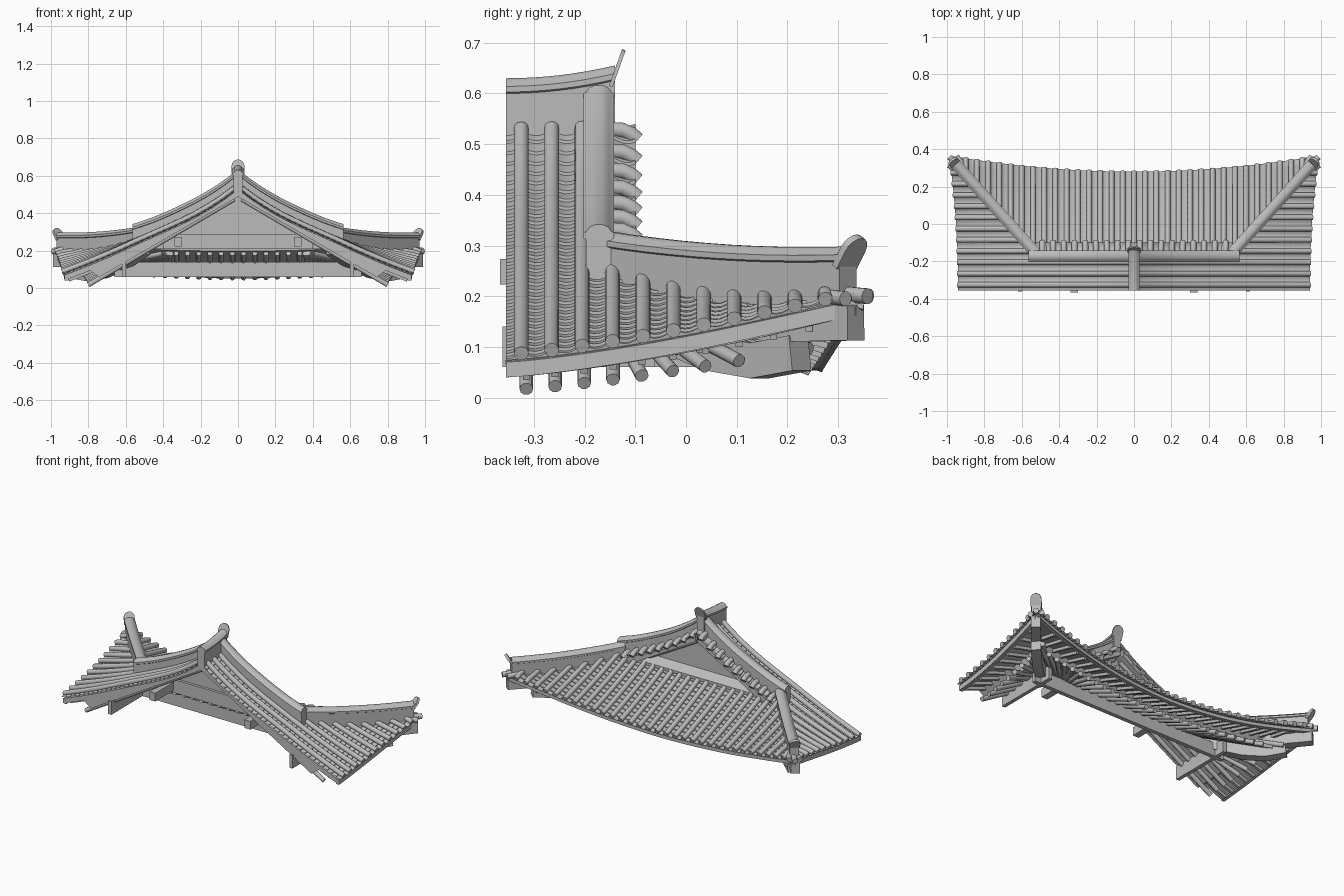
import bpy, bmesh
from math import sin, cos, pi, hypot
from mathutils import Vector

cube = bpy.data.objects.get("Cube")
if cube:
    bpy.data.objects.remove(cube, do_unlink=True)

GREY = (0.5, 0.5, 0.5, 1)
mat = bpy.data.materials.new("plain_grey")
mat.use_nodes = True
mat.diffuse_color = GREY
mat.node_tree.nodes["Principled BSDF"].inputs["Base Color"].default_value = GREY

FRONT, PITCH, GABLE = -0.355, 0.06, -0.15


# ---------- mesh helpers ----------
def loft(name, strips, mirror=True, closed=True):
    """Join rings of points into skins; every strip is a list of rings."""
    bm = bmesh.new()
    for rings in strips:
        vs = [[bm.verts.new(p) for p in r] for r in rings]
        n = len(vs[0])
        for a, b in zip(vs, vs[1:]):
            for i in range(n if closed else n - 1):
                j = (i + 1) % n
                bm.faces.new((a[i], a[j], b[j], b[i]))
        if closed:
            bm.faces.new(vs[0])
            bm.faces.new(vs[-1])
    bmesh.ops.remove_doubles(bm, verts=bm.verts, dist=1e-5)
    bmesh.ops.recalc_face_normals(bm, faces=bm.faces)
    if not closed and sum(f.normal.z for f in bm.faces) < 0:
        bmesh.ops.reverse_faces(bm, faces=bm.faces)
    me = bpy.data.meshes.new(name)
    bm.to_mesh(me)
    bm.free()
    me.materials.append(mat)
    ob = bpy.data.objects.new(name, me)
    bpy.context.collection.objects.link(ob)
    if mirror:
        ob.modifiers.new("Mirror", "MIRROR").use_clip = False


def sweep(path, profile):
    """Rings of a (side, up) profile carried along a path."""
    pts = [Vector(p) for p in path]
    rings = []
    for i, p in enumerate(pts):
        t = (pts[min(i + 1, len(pts) - 1)] - pts[max(i - 1, 0)]).normalized()
        side = t.cross(Vector((0, 0, 1))).normalized()
        up = side.cross(t)
        rings.append([p + side * a + up * b for a, b in profile])
    return rings


def circle(r, n=10):
    return [(r * cos(2 * pi * i / n), r * sin(2 * pi * i / n)) for i in range(n)]


def rect(w, h):
    return [(-w / 2, -h / 2), (w / 2, -h / 2), (w / 2, h / 2), (-w / 2, h / 2)]


def dome(w, h):
    return [(-w, 0)] + [(-w * cos(pi * i / 8), h - w + w * sin(pi * i / 8)) for i in range(9)] + [(w, 0)]


def ridge(path, w):
    """Wall with a ledge and rounded cap; path holds x, y, base and top."""
    rings = []
    for i, (x, y, zb, zt) in enumerate(path):
        a, b = path[max(i - 1, 0)], path[min(i + 1, len(path) - 1)]
        d = Vector((b[0] - a[0], b[1] - a[1], 0)).normalized()
        half = [(w, zb), (w, zt - .03), (w + .005, zt - .027), (w + .005, zt - .016),
                (w, zt - .014), (w * .75, zt - .005), (w * .3, zt)]
        prof = half + [(-s, z) for s, z in reversed(half)]
        rings.append([(x + d.y * s, y - d.x * s, z) for s, z in prof])
    return rings


def spread(a, b, n):
    return [a + (b - a) * i / n for i in range(n + 1)]


# ---------- roof shape ----------
def clamp(v):
    return max(0.0, min(1.0, v))


def slope(x):
    sag = .7 * x * (.56 - x) ** 2 if 0 < x < .56 else 0
    return .545 - .62 * x + .135 * x * x - sag


def along(y):
    return clamp((y - FRONT) / .7)


def hip_x(y):
    return .54 + .895 * (y + .14)


def hip_y(x):
    return max(GABLE, -.14 + (abs(x) - .54) / .895)


def side_edge(y):
    return .94 + .045 * along(y) ** 2


def back_edge(x):
    return .28 + .083 * (x / .97) ** 2


def side_pt(x, y, off=0):
    lift = .125 * along(y) ** 1.3 * clamp((x - .5) / .45)
    return (x, y, slope(.94 - side_edge(y) + x) + lift + off)


def back_pt(x, y, off=0):
    lift = .125 * abs(x / .97) ** 1.8 * clamp((y + .14) / .45)
    return (x, y, slope(.94 - back_edge(x) + y) + lift + off)


def side_row(y, start, d, off=0):
    return side_pt(max(start, side_edge(y) - d), y, off)


def back_row(x, start, d, off=0):
    return back_pt(x, max(start, back_edge(x) - d), off)


def pans(row, vs, start, origin, depth):
    """Hollow pan tiles stepped down the slope."""
    rings = []
    for v in vs:
        f = ((v - origin) / PITCH) % 1
        sag = -.012 * (1 - (2 * f - 1) ** 2)
        ring = []
        for i in range(int(depth / .03) + 1):
            ring += [row(v, start(v), .03 * i, sag + .006), row(v, start(v), .03 * (i + 1), sag)]
        rings.append(ring)
    return rings


def slab(row, vs, start, depth, thick, height, fall):
    """Solid deck under the tiles, resting on the rafters behind the eave."""
    rings = []
    for v in vs:
        edge = row(v, start(v), 0)
        top, low = [], []
        for d in spread(.012, depth, 20):
            p = row(v, start(v), d, -.016)
            x = .94 - hypot(p[0] - edge[0], p[1] - edge[1])
            to_rafters = slope(x) - .016 - (height - fall * x) if x < .76 else thick
            top.append(p)
            low.append((p[0], p[1], p[2] - max(.012, to_rafters)))
        rings.append(top + low[::-1])
    return rings


def zero(v):
    return 0.0


main_vs = spread(FRONT, -.10, 22)
wing_vs = spread(-.10, .335, 36)
back_vs = spread(0, .965, 80)
loft("side_pan_tiles", [pans(side_row, main_vs, zero, -.325, .95),
                        pans(side_row, wing_vs, hip_x, -.325, .45)], closed=False)
loft("back_pan_tiles", [pans(back_row, back_vs, hip_y, 0, .45)], closed=False)
loft("side_deck", [slab(side_row, main_vs[::2], zero, .94, .03, .488, .58),
                   slab(side_row, wing_vs[::3], hip_x, .42, .03, .488, .58)])
loft("back_deck", [slab(back_row, back_vs[::4], hip_y, .45, .02, .44, .475)])

# round cover tiles
tile = circle(.0145, 12)
rows = []
for k in range(11):
    y = -.325 + PITCH * k
    x0 = .02 if k < 3 else (.52 if k == 3 else hip_x(y))
    rows.append(sweep([side_pt(x, y, .004) for x in spread(x0, side_edge(y) + .001, 14)], tile))
loft("side_cover_tiles", rows)
rows = []
for k in range(1, 16):
    x = k * PITCH
    rows.append(sweep([back_pt(x, y, .004) for y in spread(hip_y(x), back_edge(x) + .001, 10)], tile))
loft("back_cover_tiles", rows)
loft("middle_cover_tile", [sweep([back_pt(0, y, .004) for y in spread(GABLE, .281, 10)], tile)], mirror=False)
loft("corner_tiles", [sweep([(.91, .31, .205), (.95, .362, .2)], circle(.015)),
                      sweep([(.93, .27, .2), (.99, .315, .195)], circle(.015)),
                      sweep([(.93, .30, .205), (.986, .358, .2)], circle(.016))])

# short tiles over the gable edge
loft("verge_tiles", [sweep([(x, -.18, slope(x) + .01), (x, -.125, slope(x) + .007), (x, -.108, slope(x) - .001),
                            (x, -.095, slope(x) - .012)], circle(.0155)) for x in spread(.03, .49, 8)])

# ridges
loft("main_ridge", [ridge([(0, y, .5, .63 + .27 * along(y) ** 2) for y in spread(FRONT, -.14, 8)], .024)],
     mirror=False)
loft("gable_ridge", [ridge([(x, -.172, slope(x) - .02, slope(x) + .09 + .5 * max(0, x - .4) ** 2)
                            for x in spread(0, .565, 10)], .025)])
hip = []
for t in spread(0, 1, 10):
    x, y = .525 + .428 * t, -.155 + .475 * t
    hip.append((x, y, side_pt(x, y)[2] - .025, .328 - .075 * t + .045 * t * t))
loft("hip_ridge", [ridge(hip, .025)])

# upturned end tiles
loft("main_ridge_finial", [sweep([(0, -.152, .615), (0, -.145, .6125)], dome(.034, .077))], mirror=False)
loft("hip_ridge_finial", [sweep([(.944, .308, .262), (.952, .317, .254)], dome(.03, .072))])

# round rafters and flying rafters
pole, joist = circle(.0135), rect(.014, .018)
poles, joists = [], []
for k in range(10):
    y = -.315 + .057 * k + .004 * max(0, k - 4) ** 1.5
    q = along(y)
    head = (.02, y, .475) if k < 4 else (.5, -.17 + .012 * (k - 4), .2)
    poles.append(sweep([head, (.8 + .06 * q * q, y, .0145 + .1 * q ** 1.3)], pole))
    e = side_edge(y)
    joists.append(sweep([side_pt(max(hip_x(y), e - .24), y, -.056), side_pt(e - .035, y, -.054)], joist))
for k in range(14):
    x = (k + .5) * PITCH
    lift = .06 * (x / .97) ** 1.8
    poles.append(sweep([(min(x, .32 + .1 * x), -.14, .185), (x, .14 + .08 * x * x, .053 + lift)], pole))
    e = back_edge(x)
    joists.append(sweep([back_pt(x, max(hip_y(x), e - .24), -.045), back_pt(x, e - .035, -.043)], joist))
loft("round_rafters", poles)
loft("flying_rafters", joists)

# eave boards
loft("eave_boards", [
    sweep([side_pt(side_edge(y) - .025, y, -.034) for y in spread(FRONT, .32, 12)], rect(.016, .034)),
    sweep([back_pt(x, back_edge(x) - .03, -.028) for x in spread(0, .95, 12)], rect(.016, .022))])

# stacked corner beams
loft("lower_corner_beam", [sweep([(.5, -.17, .21), (.62, -.04, .13), (.72, .06, .088), (.8, .145, .073),
                                  (.875, .225, .088)], rect(.055, .07))])
loft("upper_corner_beam", [sweep([(.72, .06, .155), (.86, .21, .145), (.97, .335, .148)], rect(.05, .07))])

# beams carrying the rafters
loft("side_beams", [sweep([(.61, -.362, .1), (.61, .03, .1)], rect(.022, .08)),
                    sweep([(.32, -.367, .248), (.32, -.15, .248)], rect(.04, .05))])
loft("back_beam", [sweep([(-.66, -.05, .1), (.66, -.05, .1)], rect(.025, .08))], mirror=False)
loft("gable_beam", [sweep([(-.4, -.178, .25), (.4, -.178, .25)], rect(.026, .08))], mirror=False)

# gable wall, with a sloping sill where the back tiles meet it
wall = [(-.5, .21), (.5, .21), (.5, .25), (.25, .365), (0, .5), (-.25, .365), (-.5, .25)]
loft("gable_wall", [[[(x, y, z) for x, z in wall] for y in (-.175, -.155)]], mirror=False)
sill = [(-.16, .25), (-.11, .25), (-.11, .268), (-.16, .305)]
loft("gable_sill", [[[(x, y, z) for y, z in sill] for x in (-.46, .46)]], mirror=False)

# smooth the rounded parts, keep edges crisp
bpy.ops.object.select_all(action="DESELECT")
for ob in bpy.context.collection.objects:
    if ob.type == "MESH" and mat.name in ob.data.materials:
        ob.select_set(True)
        bpy.context.view_layer.objects.active = ob
bpy.ops.object.shade_smooth_by_angle(angle=.7)
